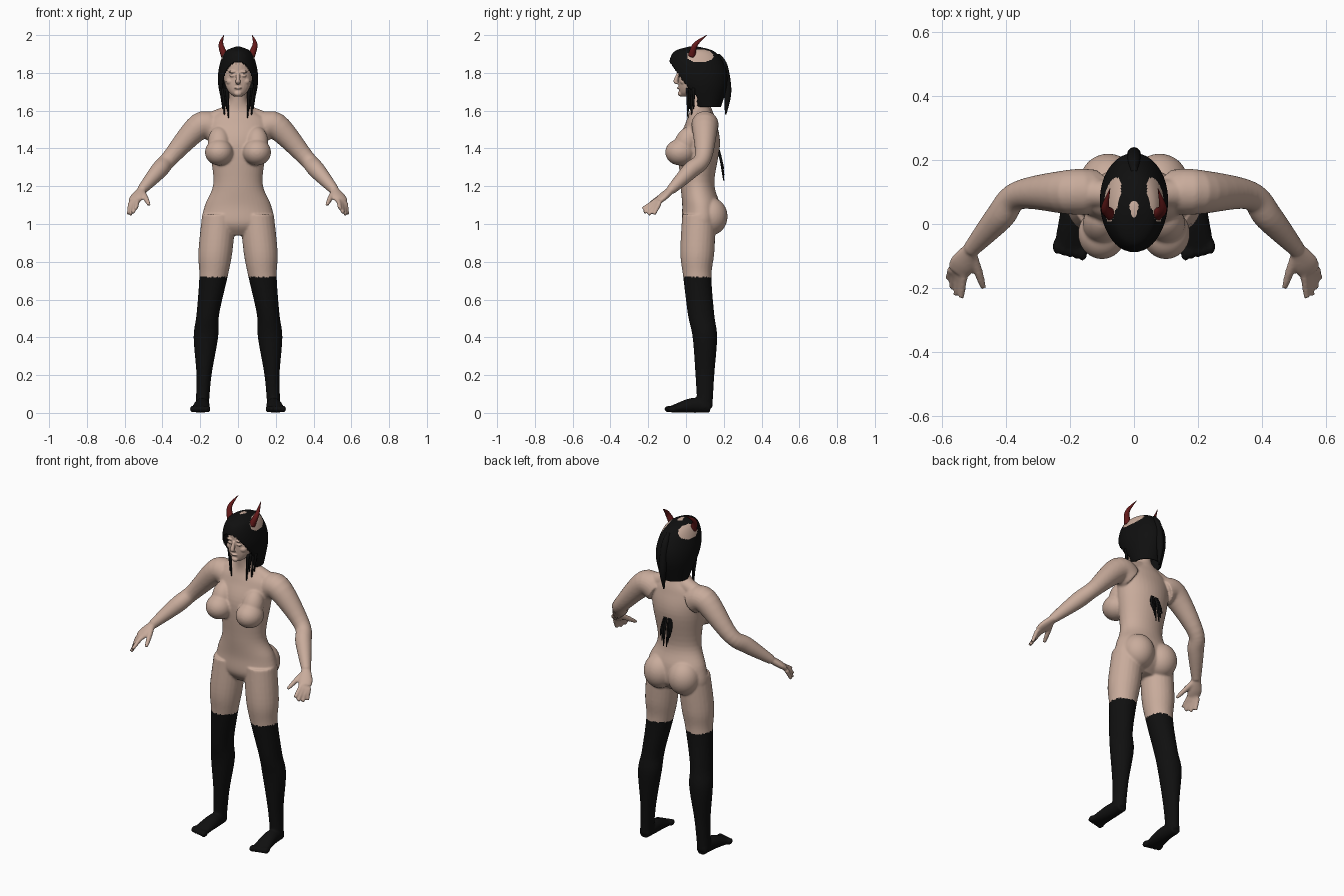
import bpy, bmesh, math
from mathutils import Vector, Matrix

cube = bpy.data.objects.get("Cube")
if cube:
    bpy.data.objects.remove(cube, do_unlink=True)


def material(name, *rgb):
    mat = bpy.data.materials.new(name)
    mat.use_nodes = True
    mat.diffuse_color = (*rgb, 1)
    shader = mat.node_tree.nodes["Principled BSDF"]
    shader.inputs["Base Color"].default_value = (*rgb, 1)
    shader.inputs["Roughness"].default_value = .7
    return mat


SKIN = material("skin", .58, .41, .33)
BLACK = material("black", .005, .005, .005)
RED = material("dark red", .13, .01, .01)


def spline(points, steps):
    """Smooth curve through tuples of any length."""
    padded = [points[0], *points, points[-1]]
    curve = []
    for first in range(len(points) - 1):
        for step in range(steps):
            t = step / steps
            curve.append([b + t / 2 * (c - a + t * (2 * a - 5 * b + 4 * c - d
                                                    + t * (3 * (b - c) + d - a)))
                          for a, b, c, d in zip(*padded[first:first + 4])])
    return curve + [list(points[-1])]


def loft(bm, points, side=1, level=False, sides=24, steps=6, caps=True):
    """Elliptic rings (x, y, z, radius[, second radius]); level keeps rings horizontal."""
    rows = spline(points, steps)
    centers = [Vector((row[0] * side, row[1], row[2])) for row in rows]
    up = Vector((0, 0, 1))
    rings = []
    for i, row in enumerate(rows):
        across, along = Vector((1, 0, 0)), Vector((0, 1, 0))
        if not level:
            after = centers[min(i + 1, len(centers) - 1)]
            tangent = (after - centers[max(i - 1, 0)]).normalized()
            across = tangent.cross(up).normalized()
            along = across.cross(tangent)
        ring = []
        for k in range(sides):
            angle = math.tau * k / sides
            offset = across * row[3] * math.cos(angle) + along * row[-1] * math.sin(angle)
            ring.append(bm.verts.new(centers[i] + offset))
        rings.append(ring)
    faces = []
    for lower, upper in zip(rings, rings[1:]):
        for k in range(sides):
            n = (k + 1) % sides
            faces.append(bm.faces.new((lower[k], lower[n], upper[n], upper[k])))
    if caps:
        faces += [bm.faces.new(rings[0]), bm.faces.new(rings[-1])]
    bmesh.ops.recalc_face_normals(bm, faces=faces)


def column(bm, profile, **options):
    """Upright loft on the middle plane from rows of (z, y, half width, half depth)."""
    loft(bm, [(0, y, z, width, depth) for z, y, width, depth in profile],
         level=True, **options)


def ball(bm, center, radii, side=1, tilt=0):
    place = Matrix.Translation((center[0] * side, center[1], center[2]))
    turn = Matrix.Rotation(tilt, 4, 'X')
    bmesh.ops.create_uvsphere(bm, u_segments=32, v_segments=20, radius=1,
                              matrix=place @ turn @ Matrix.Diagonal((*radii, 1)))


def finish(name, bm, *mats):
    mesh = bpy.data.meshes.new(name)
    bm.to_mesh(mesh)
    bm.free()
    for mat in mats:
        mesh.materials.append(mat)
    mesh.shade_smooth()
    ob = bpy.data.objects.new(name, mesh)
    bpy.context.collection.objects.link(ob)
    return ob


def fuse(ob, voxel, smoothing):
    """Melt overlapping volumes into a single smooth skin."""
    remesh = ob.modifiers.new("fuse", 'REMESH')
    remesh.mode, remesh.voxel_size = 'VOXEL', voxel
    soften = ob.modifiers.new("soften", 'SMOOTH')
    soften.iterations = smoothing
    mats = list(ob.data.materials)
    depsgraph = bpy.context.evaluated_depsgraph_get()
    mesh = bpy.data.meshes.new_from_object(ob.evaluated_get(depsgraph))
    ob.modifiers.clear()
    ob.data = mesh
    mesh.materials.clear()
    for mat in mats:
        mesh.materials.append(mat)
    mesh.shade_smooth()


# Landmarks of the left arm and hand
collar = Vector((.02, .09, 1.6))
shoulder = Vector((.2, .1, 1.52))
elbow = Vector((.36, .09, 1.35))
wrist = Vector((.51, -.08, 1.18))
knuckles = Vector((.55, -.15, 1.12))
thumb_tip = Vector((.47, -.2, 1.1))
index_base, index_tip = Vector((.53, -.15, 1.13)), Vector((.54, -.23, 1.08))
little_base, little_tip = Vector((.57, -.14, 1.11)), Vector((.58, -.17, 1.05))

# Torso
bm = bmesh.new()
column(bm, [(.94, .07, .12, .05), (1, .08, .19, .1), (1.1, .08, .175, .1),
            (1.22, .06, .13, .09), (1.42, .07, .155, .11), (1.54, .08, .16, .08),
            (1.6, .08, .09, .06), (1.65, .07, .05, .05), (1.72, .06, .05, .05)], sides=40)
for side in (1, -1):
    # Chest and hips
    ball(bm, (.1, -.03, 1.38), (.075, .08, .07), side)
    ball(bm, (.1, 0, 1.43), (.06, .06, .09), side, tilt=-.4)
    ball(bm, (.08, .13, 1.04), (.09, .09, .1), side)
    # Shoulder slope and arm
    loft(bm, [(*collar, .04), (*shoulder, .05)], side)
    loft(bm, [(.12, .1, 1.5, .07), (*shoulder, .07), (*elbow, .045),
              (*elbow.lerp(wrist, .4), .045), (*wrist, .026)], side)
    # Palm, thumb and fingers
    loft(bm, [(*wrist, .025, .02), (*wrist.lerp(knuckles, .6), .04, .02),
              (*knuckles, .035, .015)], side)
    loft(bm, [(*wrist, .015), (*wrist.lerp(thumb_tip, .6), .014), (*thumb_tip, .009)], side)
    for finger in range(4):
        base = index_base.lerp(little_base, finger / 3)
        tip = index_tip.lerp(little_tip, finger / 3)
        reach = 1.2 if finger in (1, 2) else 1
        loft(bm, [(*base, .013), (*base.lerp(tip, reach), .01)], side, sides=12)
    # Leg
    loft(bm, [(.1, .07, 1.05, .09, .09), (.12, .06, .85, .09, .09),
              (.13, .06, .72, .075, .075), (.16, .08, .52, .06, .07),
              (.17, .1, .4, .065, .065), (.18, .1, .2, .04, .05),
              (.19, .1, .03, .035, .04)], side, level=True)
    # Foot and toes
    loft(bm, [(.19, .13, .03, .03, .03), (.19, .04, .04, .04, .04),
              (.2, -.07, .02, .05, .02)], side)
    for toe in range(5):
        ball(bm, (.16 + toe * .02, -.09 + toe * .005, .02), (.014, .025, .018), side)
body = finish("body", bm, SKIN, BLACK)
fuse(body, .006, smoothing=5)
# Stockings cover everything under mid thigh
for face in body.data.polygons:
    face.material_index = int(face.center.z < .72)

# Head: skull, jaw, nose, lips, brows, eyes and cheeks
bm = bmesh.new()
ball(bm, (0, .06, 1.8), (.08, .1, .115))
column(bm, [(1.675, 0, .02, .025), (1.7, .01, .05, .045), (1.75, .02, .07, .06),
            (1.85, .03, .07, .07)])
column(bm, [(1.8, -.04, .008, .008), (1.755, -.055, .013, .012), (1.74, -.04, .012, .01)])
ball(bm, (0, -.04, 1.72), (.02, .008, .006))
ball(bm, (0, -.03, 1.69), (.02, .014, .014))
for side in (1, -1):
    ball(bm, (.03, -.035, 1.785), (.016, .008, .007), side)
    ball(bm, (.03, -.035, 1.806), (.022, .01, .006), side)
    ball(bm, (.04, -.01, 1.755), (.024, .022, .02), side)
fuse(finish("head", bm, SKIN), .0035, smoothing=3)

# Hair hood: dense shell with an arched face opening
bm = bmesh.new()
column(bm, [(1.94, .04, .01, .02), (1.91, .045, .07, .11), (1.83, .06, .1, .15),
            (1.74, .08, .105, .14), (1.62, .11, .08, .075)], sides=96, steps=16, caps=False)
crown = [e for e in bm.edges if e.is_boundary and e.verts[0].co.z > 1.9]
bmesh.ops.edgeloop_fill(bm, edges=crown)
opening = []
for face in bm.faces:
    x, y, z = face.calc_center_median()
    if math.hypot(x / .086, max(z - 1.72, 0) / .14) < 1 and y < .06:
        opening.append(face)
    # Bare scalp around the horns and at the crown
    beside_horn = abs(x) > .03 and math.hypot((y - .075) / .07, (z - 1.89) / .035) < 1
    parting = z > 1.9 and math.hypot(x / .014, (y - .055) / .02) < 1
    face.material_index = int(beside_horn or parting)
bmesh.ops.delete(bm, geom=opening, context='FACES')
bmesh.ops.recalc_face_normals(bm, faces=bm.faces)
hair = finish("hair", bm, BLACK, SKIN)
shell = hair.modifiers.new("thickness", 'SOLIDIFY')
shell.thickness = .008

# Gathered lock down the back of the head
bm = bmesh.new()
column(bm, [(1.9, .16, .01, .02), (1.84, .2, .02, .02), (1.7, .22, .02, .02),
            (1.58, .21, .004, .004)])
finish("back_lock", bm, BLACK)

# Thin strands beside the neck and on the lower back
bm = bmesh.new()
for side in (1, -1):
    for strand in range(4):
        x, y = .05 + strand * .01, .01 + strand * .01
        low = 1.56 + (strand % 2) * .05
        loft(bm, [(x + .01, y, 1.72, .01), (x, y, low, .003)], side, level=True, sides=8)
    for strand in range(3):
        x, low = .01 * (strand + 1), 1.23 + strand * .03
        loft(bm, [(x / 2, .165, 1.42, .005), (x, .185, 1.34, .007), (x, .2, low, .003)],
             side, level=True, sides=8)
finish("loose_strands", bm, BLACK)

# Horns
for side, name in ((1, "left_horn"), (-1, "right_horn")):
    bm = bmesh.new()
    loft(bm, [(.07, .03, 1.89, .02), (.09, .05, 1.95, .013), (.075, .11, 2, .001)],
         side, sides=16)
    finish(name, bm, RED)
